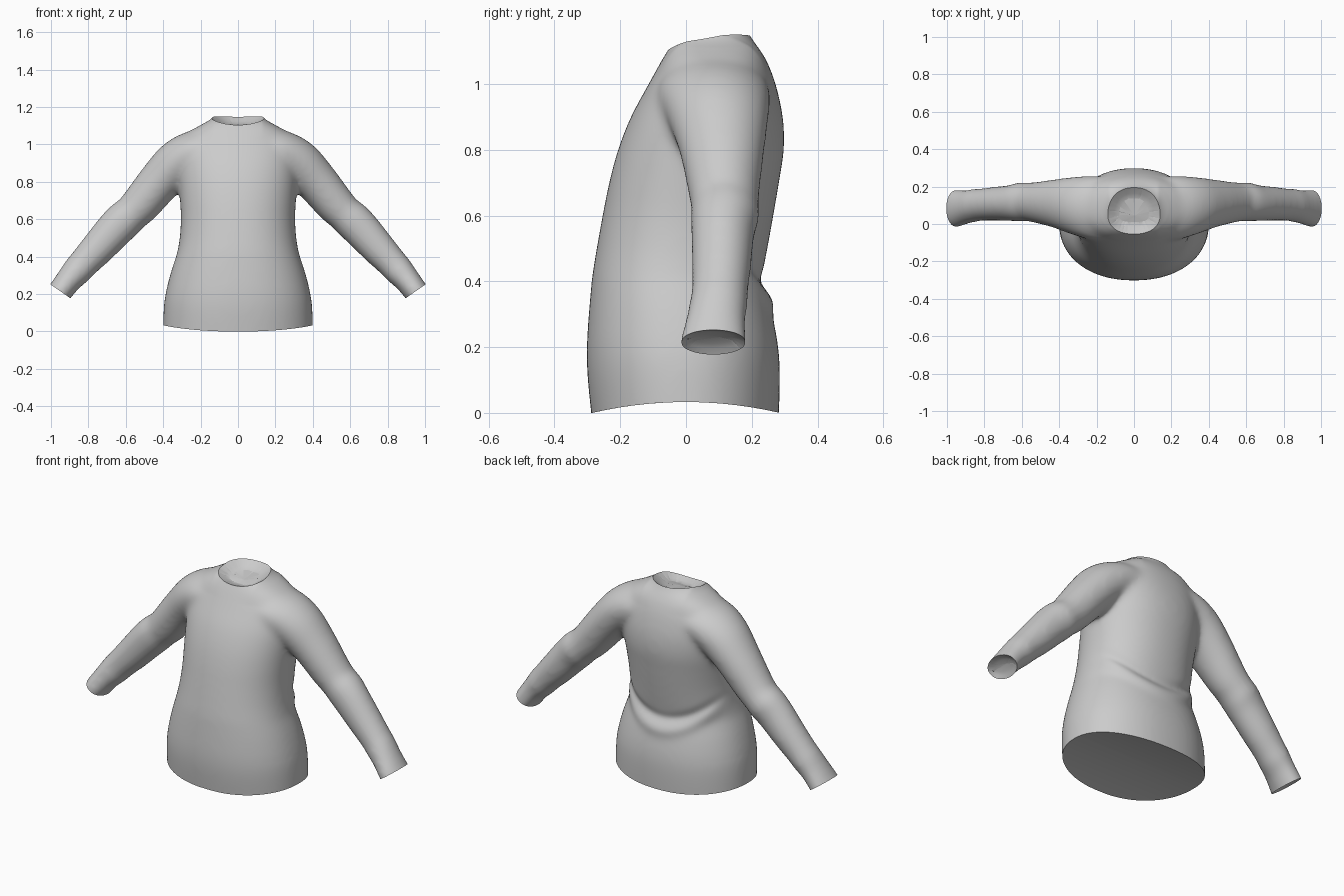
import bpy, bmesh, math
from mathutils import Vector

cube = bpy.data.objects.get("Cube")
if cube:
    bpy.data.objects.remove(cube, do_unlink=True)


def spline(points, steps):
    """Smooth curve through tuples of any length."""
    pts = [points[0]] + points + [points[-1]]
    out = []
    for a, b, c, d in zip(pts, pts[1:], pts[2:], pts[3:]):
        for k in range(steps):
            t = k / steps
            out.append([0.5 * (2 * q + (r - p) * t + (2 * p - 5 * q + 4 * r - s) * t * t
                               + (3 * q - p - 3 * r + s) * t ** 3)
                        for p, q, r, s in zip(a, b, c, d)])
    return out + [list(points[-1])]


def loft(bm, rings):
    """Closed tube through rings of points."""
    loops = [[bm.verts.new(p) for p in ring] for ring in rings]
    n = len(loops[0])
    for a, b in zip(loops, loops[1:]):
        for i in range(n):
            j = (i + 1) % n
            bm.faces.new((a[i], a[j], b[j], b[i]))
    bm.faces.new(loops[0][::-1])
    bm.faces.new(loops[-1])


SIDES = 48
ANGLES = [2 * math.pi * i / SIDES for i in range(SIDES)]

# Torso: height, half width, front y, back y
torso = [(-0.08, .402, -.28, .28), (.1, .398, -.299, .286), (.2, .388, -.302, .281),
         (.3, .364, -.296, .262), (.37, .342, -.29, .243), (.42, .326, -.285, .234),
         (.5, .312, -.272, .248), (.6, .306, -.254, .266), (.7, .31, -.234, .283),
         (.8, .317, -.207, .298), (.9, .32, -.168, .295), (1.0, .31, -.114, .273),
         (1.06, .27, -.081, .251), (1.085, .225, -.067, .238), (1.11, .165, -.052, .222),
         (1.14, .125, -.034, .2), (1.22, .09, 0, .16)]
# Sleeve: centre x, centre y, centre z, half thickness, half depth
sleeve = [(.1, .08, .985, .09, .17), (.22, .085, .96, .117, .172), (.32, .097, .903, .124, .155),
          (.42, .109, .8, .115, .13), (.52, .115, .68, .106, .11), (.57, .118, .63, .099, .104),
          (.61, .118, .595, .104, .105), (.66, .112, .545, .102, .097), (.75, .108, .445, .093, .091),
          (.82, .103, .37, .084, .087), (.86, .098, .325, .081, .09), (.9, .09, .28, .072, .092),
          (.95, .083, .215, .067, .103), (1.0, .083, .143, .067, .105)]

bm = bmesh.new()
rings = []
for z, rx, front, back in spline(torso, 4):
    cy, ry = (front + back) / 2, (back - front) / 2
    ring = []
    for a in ANGLES:
        c, s = math.cos(a), math.sin(a)
        ring.append((rx * math.copysign(abs(c) ** .92, c),
                     cy + ry * math.copysign(abs(s) ** .92, s), z))
    rings.append(ring)
loft(bm, rings)

path = spline(sleeve, 4)
for side in (1, -1):
    rings = []
    for i, (x, y, z, thick, depth) in enumerate(path):
        p, q = path[max(i - 2, 0)], path[min(i + 2, len(path) - 1)]
        along = Vector((q[0] - p[0], 0, q[2] - p[2])).normalized()
        up = Vector((-along.z, 0, along.x))
        ring = []
        for a in ANGLES:
            v = Vector((x, y, z)) + up * thick * math.cos(a) + Vector((0, depth * math.sin(a), 0))
            ring.append((side * v.x, v.y, v.z))
        rings.append(ring)
    loft(bm, rings)
bmesh.ops.recalc_face_normals(bm, faces=bm.faces)

mesh = bpy.data.meshes.new("sweater")
bm.to_mesh(mesh)
bm.free()
sweater = bpy.data.objects.new("sweater", mesh)
bpy.context.collection.objects.link(sweater)

# Melt torso and sleeves into one cloth surface
remesh = sweater.modifiers.new("merge", 'REMESH')
remesh.mode = 'VOXEL'
remesh.voxel_size = 0.011
smooth = sweater.modifiers.new("soften", 'SMOOTH')
smooth.factor = 0.5
smooth.iterations = 35
graph = bpy.context.evaluated_depsgraph_get()
merged = bpy.data.meshes.new_from_object(sweater.evaluated_get(graph))
sweater.modifiers.clear()

bm = bmesh.new()
bm.from_mesh(merged)


def trim(point, normal):
    """Cut off an end and close the opening, returning the new face."""
    bmesh.ops.bisect_plane(bm, geom=bm.verts[:] + bm.edges[:] + bm.faces[:], dist=1e-5,
                           plane_co=point, plane_no=normal, clear_outer=True)
    rim = [e for e in bm.edges if e.is_boundary]
    faces = bmesh.ops.holes_fill(bm, edges=rim, sides=0)["faces"]
    bmesh.ops.recalc_face_normals(bm, faces=bm.faces)
    return faces


def hollow(faces, inset, depth):
    """Press an end face into a shallow dish."""
    for share in (.6, .4):
        bmesh.ops.inset_individual(bm, faces=faces, thickness=inset, depth=-depth * share)
    bmesh.ops.poke(bm, faces=faces, offset=-depth * .2)


# Collar and cuffs
hollow(trim((0, -.05, 1.105), (0, -.17, .98)), .035, .03)
for side in (1, -1):
    hollow(trim((side * .95, .083, .215), (side * .57, 0, -.82)), .018, .016)

# Hem, sliced into strips so that it can arch
hem = trim((0, 0, 0), (0, 0, -1))
for i in range(-6, 7):
    edges = {e for f in hem for e in f.edges}
    verts = {v for f in hem for v in f.verts}
    cut = bmesh.ops.bisect_plane(bm, geom=list(verts) + list(edges) + hem, dist=1e-5,
                                 plane_co=(0, i * .04, 0), plane_no=(0, 1, 0))
    hem = [g for g in cut["geom"] if isinstance(g, bmesh.types.BMFace)]

for v in bm.verts:
    x, y, z = v.co
    # Arched hem
    if abs(x) < .45 and z < .2:
        v.co.z += .033 * max(0, 1 - (y / .285) ** 2) * (1 - z / .2)
    # Raised collar sides
    if z > 1.03 and abs(x) < .3:
        v.co.z += .016 * min((x / .13) ** 2, (.3 - abs(x)) / .17, 1) * min(1, (z - 1.03) / .07)
    # Crescent fold across the back of the waist
    if y > 0 and abs(x) < .36 and .2 < z < .65:
        lift = z - (.40 + .14 * min(1, (x / .3) ** 2))
        weight = min(1, y / .15)
        v.co.y -= .010 * weight * math.exp(-(lift / .03) ** 2)
        v.co.y += .012 * weight * math.exp(-((lift + .06) / .04) ** 2)

bmesh.ops.recalc_face_normals(bm, faces=bm.faces)
bm.to_mesh(mesh)
bm.free()
bpy.data.meshes.remove(merged)

# Plain grey cloth
cloth = bpy.data.materials.new("grey_cloth")
cloth.use_nodes = True
grey = (.6, .6, .6, 1)
cloth.diffuse_color = grey
cloth.node_tree.nodes["Principled BSDF"].inputs["Base Color"].default_value = grey
mesh.materials.clear()
mesh.materials.append(cloth)

bpy.ops.object.select_all(action='DESELECT')
sweater.select_set(True)
bpy.context.view_layer.objects.active = sweater
bpy.ops.object.shade_smooth_by_angle(angle=math.radians(40))
